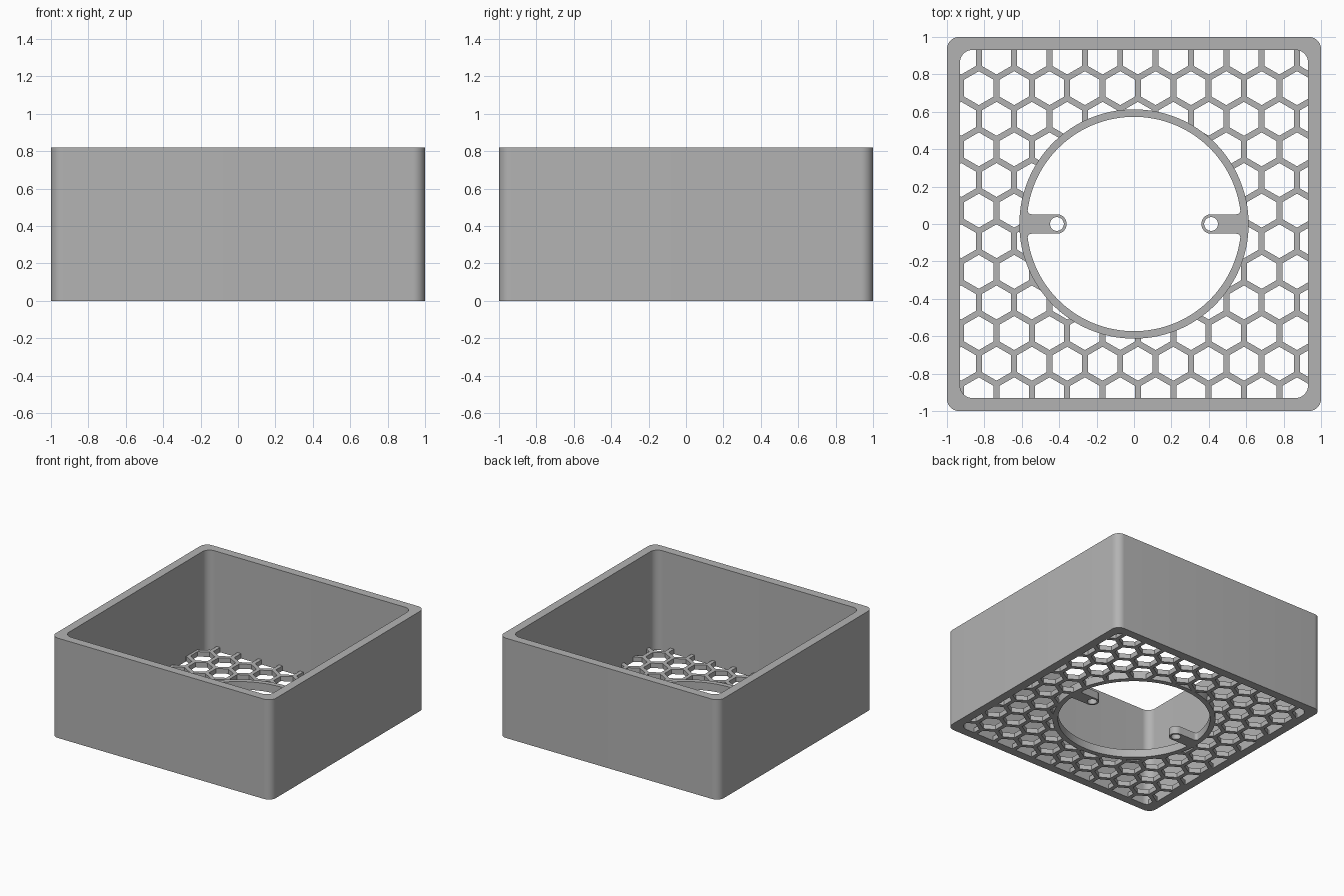
import bpy, bmesh
from math import sin, cos, pi, radians, atan2, sqrt

default = bpy.data.objects.get("Cube")
if default:
    bpy.data.objects.remove(default, do_unlink=True)

HEIGHT, FLOOR, RING = 0.82, 0.04, 0.065      # part heights
INNER, CORNER = 0.93, 0.065                  # inner half width, corner radius
R_OUT, R_IN = 0.613, 0.573                   # ring radii
TAB_W, TAB_X, HOLE_R, FILLET = 0.052, 0.412, 0.037, 0.02
PITCH, BAR = 0.189, 0.032                    # honeycomb spacing and bar width

grey = bpy.data.materials.new("plain_grey")
grey.use_nodes = True
grey.diffuse_color = (0.45, 0.45, 0.45, 1)
grey.node_tree.nodes["Principled BSDF"].inputs["Base Color"].default_value = (0.45, 0.45, 0.45, 1)


def arc(cx, cy, r, a, b, n):
    """Points on an arc from angle a to b in degrees."""
    angles = [radians(a + (b - a) * i / n) for i in range(n + 1)]
    return [(cx + r * cos(t), cy + r * sin(t)) for t in angles]


def circle(cx, cy, r, n, start=0):
    return arc(cx, cy, r, start, start + 360, n)[:-1]


def rounded_square(half, r):
    c = half - r
    pts = []
    for k, (sx, sy) in enumerate([(1, 1), (-1, 1), (-1, -1), (1, -1)]):
        pts += arc(sx * c, sy * c, r, 90 * k, 90 * k + 90, 10)
    return pts


def extrude_outline(name, loops, z0, z1):
    """Solid from flat outlines; loops after the first are holes."""
    curve = bpy.data.curves.new(name + "_outline", 'CURVE')
    curve.dimensions, curve.fill_mode = '2D', 'BOTH'
    curve.extrude = (z1 - z0) / 2
    for loop in loops:
        spline = curve.splines.new('POLY')
        spline.points.add(len(loop) - 1)
        for p, (x, y) in zip(spline.points, loop):
            p.co = (x, y, 0, 1)
        spline.use_cyclic_u = True
    temp = bpy.data.objects.new(name + "_temp", curve)
    bpy.context.collection.objects.link(temp)
    bpy.context.view_layer.update()
    graph = bpy.context.evaluated_depsgraph_get()
    mesh = bpy.data.meshes.new_from_object(temp.evaluated_get(graph))
    bpy.data.objects.remove(temp, do_unlink=True)
    bm = bmesh.new()
    bm.from_mesh(mesh)
    bmesh.ops.remove_doubles(bm, verts=bm.verts, dist=0.0001)
    bmesh.ops.translate(bm, verts=bm.verts, vec=(0, 0, (z0 + z1) / 2))
    bmesh.ops.recalc_face_normals(bm, faces=bm.faces)
    bm.to_mesh(mesh)
    bm.free()
    mesh.name = name
    mesh.materials.clear()
    mesh.materials.append(grey)
    obj = bpy.data.objects.new(name, mesh)
    bpy.context.collection.objects.link(obj)
    return obj


def cut(target, cutter):
    mod = target.modifiers.new("cut_" + cutter.name, 'BOOLEAN')
    mod.operation, mod.solver, mod.object = 'DIFFERENCE', 'EXACT', cutter
    bpy.context.view_layer.objects.active = target
    bpy.ops.object.modifier_apply(modifier=mod.name)
    bpy.data.objects.remove(cutter, do_unlink=True)


# Outer wall with rounded corners
walls = extrude_outline("walls", [rounded_square(1, CORNER), rounded_square(INNER, CORNER)], 0, HEIGHT)

# Honeycomb floor: a plate cut by staggered hexagons and the centre opening
floor = extrude_outline("honeycomb_floor", [rounded_square(INNER + 0.005, CORNER)], 0, FLOOR)
hexagons = []
hex_r = (PITCH - BAR) / sqrt(3)
for row in range(12):
    y = 0.89 - row * PITCH * sqrt(3) / 2
    for col in range(-6, 7):
        x = 0.021 + (col + (row % 2) / 2) * PITCH
        in_ring = x * x + y * y < (R_IN - 0.1) ** 2
        if abs(x) < INNER + hex_r and not in_ring:
            hexagons.append(circle(x, y, hex_r, 6, 30))
cut(floor, extrude_outline("hexagon_cutter", hexagons, -0.1, 0.2))
cut(floor, extrude_outline("opening_cutter", [circle(0, 0, (R_IN + R_OUT) / 2, 96)], -0.1, 0.2))

# Centre ring with two filleted screw tabs: one quarter outline, mirrored
fy = TAB_W + FILLET
fx = sqrt((R_IN - FILLET) ** 2 - fy ** 2)
turn = atan2(fy, fx) * 180 / pi
quarter = arc(0, 0, R_IN, 90, turn, 32)
quarter += arc(fx, fy, FILLET, turn, -90, 6)[1:]
quarter += arc(TAB_X, 0, TAB_W, 90, 180, 8)
half = quarter + [(x, -y) for x, y in reversed(quarter)][1:]
inside = half + [(-x, y) for x, y in reversed(half)][1:-1]
holes = [circle(s * TAB_X, 0, HOLE_R, 24) for s in (-1, 1)]
ring = extrude_outline("ring_with_screw_tabs", [circle(0, 0, R_OUT, 128), inside] + holes, 0, RING)

# Smooth rounded faces, keep edges sharp
bpy.ops.object.select_all(action='DESELECT')
for obj in (walls, floor, ring):
    obj.select_set(True)
bpy.context.view_layer.objects.active = walls
bpy.ops.object.shade_smooth_by_angle(angle=radians(30))
